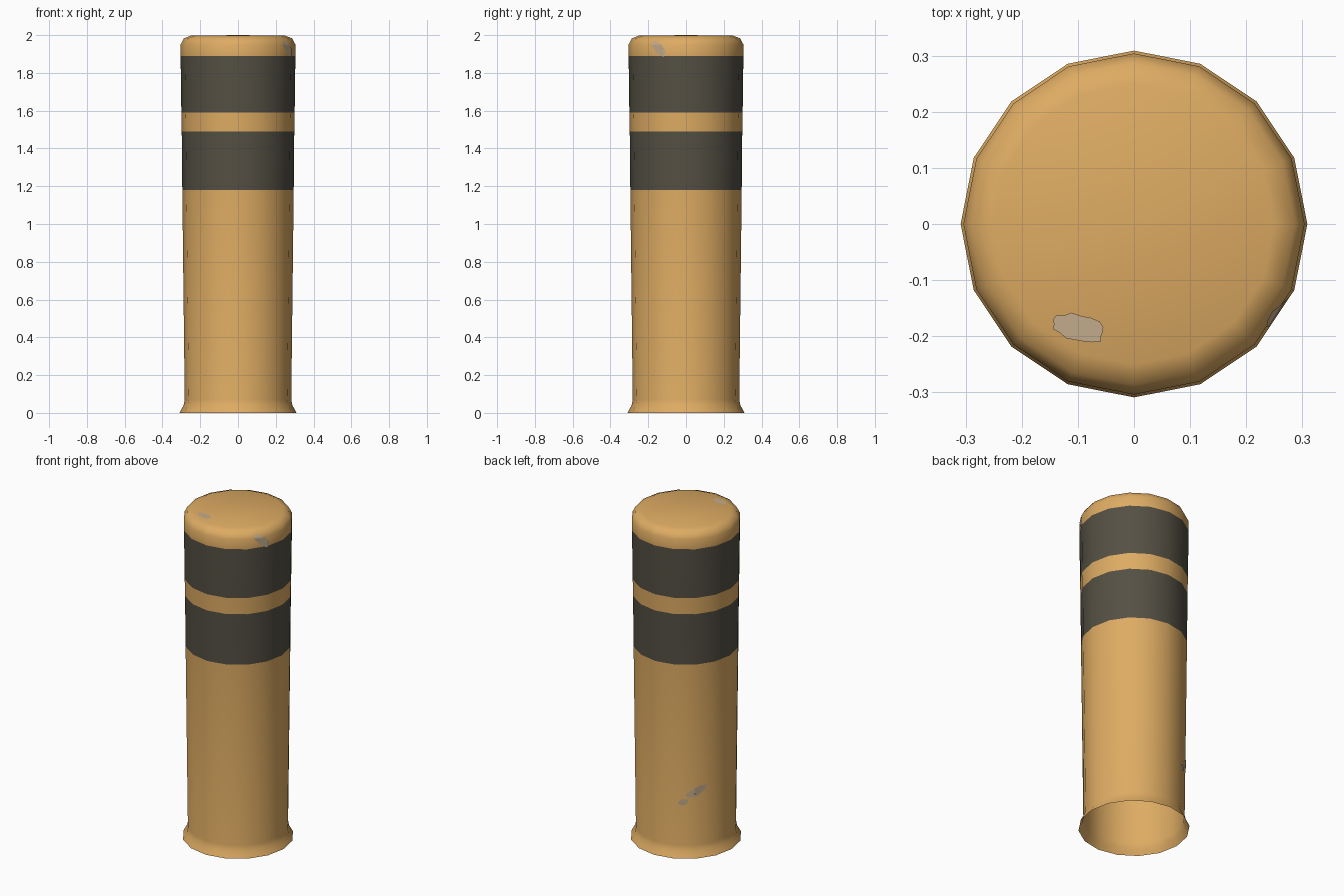
import bpy, bmesh, math, random
from mathutils import Vector

random.seed(7)

if "Cube" in bpy.data.objects:
    bpy.data.objects.remove(bpy.data.objects["Cube"])


def material(name, rgb):
    m = bpy.data.materials.new(name)
    m.use_nodes = True
    m.diffuse_color = (*rgb, 1)
    m.node_tree.nodes["Principled BSDF"].inputs["Base Color"].default_value = (*rgb, 1)
    return m


yellow = material("warm yellow", (0.73, 0.41, 0.125))
dark = material("dark grey", (0.089, 0.08, 0.057))
worn = material("worn grey", (0.55, 0.41, 0.26))


def finish(name, bm, mats):
    mesh = bpy.data.meshes.new(name)
    bm.to_mesh(mesh)
    bm.free()
    for m in mats:
        mesh.materials.append(m)
    mesh.shade_smooth()
    ob = bpy.data.objects.new(name, mesh)
    bpy.context.collection.objects.link(ob)
    return ob


# Hollow post, open at the bottom: a profile (radius, height) turned in 16 steps
SIDES = 16
profile = [(0.309, 0), (0.302, 0.015), (0.288, 0.04), (0.282, 0.07),
           (0.295, 1.18), (0.298, 1.49), (0.3, 1.59), (0.304, 1.89),
           (0.304, 1.95), (0.287, 1.983), (0.25, 1.997), (0, 2)]
bands = [(1.18, 1.49), (1.59, 1.89)]

bm = bmesh.new()
verts = [bm.verts.new((r, 0, z)) for r, z in profile]
edges = [bm.edges.new(pair) for pair in zip(verts, verts[1:])]
bmesh.ops.spin(bm, geom=verts + edges, cent=(0, 0, 0), axis=(0, 0, 1),
               angle=2 * math.pi, steps=SIDES)
bmesh.ops.remove_doubles(bm, verts=bm.verts, dist=0.0005)
bmesh.ops.recalc_face_normals(bm, faces=bm.faces)
side = next(f for f in bm.faces if 0.5 < f.calc_center_median().z < 1)
if side.normal.dot(side.calc_center_median() * Vector((1, 1, 0))) < 0:
    bmesh.ops.reverse_faces(bm, faces=bm.faces)

# Dark bands, chosen by height
for f in bm.faces:
    z = f.calc_center_median().z
    f.material_index = int(any(lo < z < hi for lo, hi in bands))
post = finish("post", bm, [yellow, dark])


# Worn patches: thin ragged discs wrapped onto the post
def patch(name, centre, normal, width, height, tilt):
    up = Vector((0, 0, 1)) if abs(normal.z) < 0.9 else Vector((0, 1, 0))
    across = up.cross(normal)
    b = bmesh.new()
    bmesh.ops.create_circle(b, cap_ends=True, cap_tris=True, segments=18, radius=1)
    for v in b.verts:
        v.co *= random.uniform(0.85, 1.1)
    bmesh.ops.subdivide_edges(b, edges=b.edges, cuts=3, use_grid_fill=True)
    c, s = math.cos(tilt), math.sin(tilt)
    for v in b.verts:
        x, y = v.co.x * width / 2, v.co.y * height / 2
        v.co = centre + across * (x * c - y * s) + up * (x * s + y * c)
    ob = finish(name, b, [worn])
    wrap = ob.modifiers.new("wrap", 'SHRINKWRAP')
    wrap.target = post
    wrap.wrap_method = 'NEAREST_SURFACEPOINT'
    wrap.wrap_mode = 'ABOVE_SURFACE'
    wrap.offset = 0.003


def side_patch(name, degrees, z, width, height, tilt):
    a = math.radians(degrees)
    n = Vector((math.cos(a), math.sin(a), 0))
    patch(name, n * 0.3 + Vector((0, 0, z)), n, width, height, tilt)


patch("top_scuff", Vector((-0.1, -0.185, 2)), Vector((0, 0, 1)), 0.1, 0.05, -0.25)
side_patch("upper_scuff", -29, 1.93, 0.125, 0.05, -0.75)
side_patch("lower_scuff_large", 137, 0.4, 0.14, 0.05, 0.45)
side_patch("lower_scuff_small", 122, 0.335, 0.06, 0.035, 0.2)
